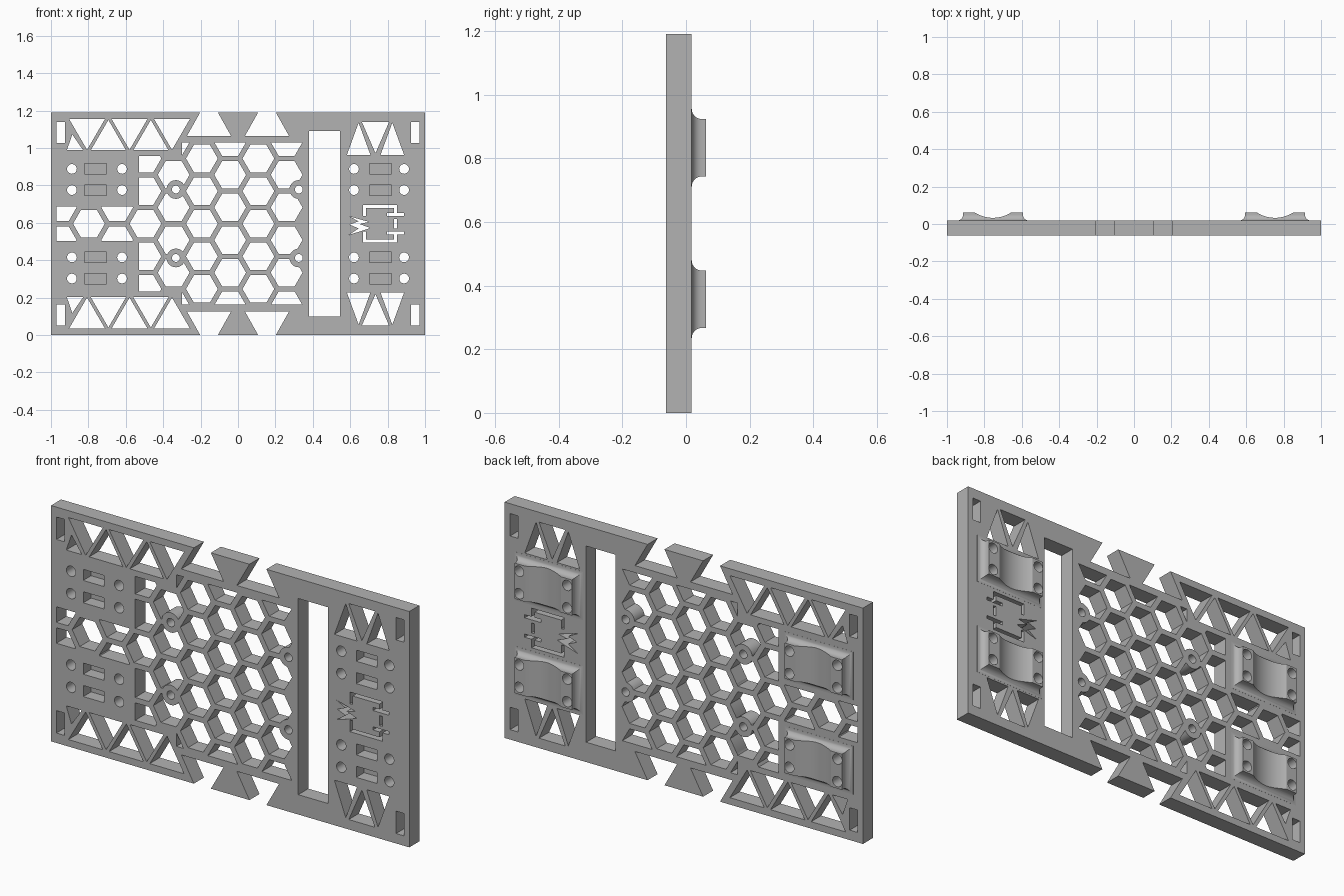
import bpy, bmesh, math

if "Cube" in bpy.data.objects:
    bpy.data.objects.remove(bpy.data.objects["Cube"], do_unlink=True)

H, MID = 1.19, 0.595            # plate height and middle line
FRONT, BACK, PAD = -0.0625, 0.0175, 0.0625

grey = bpy.data.materials.new("plain_grey")
grey.use_nodes = True
grey.diffuse_color = (0.45, 0.45, 0.45, 1)
grey.node_tree.nodes["Principled BSDF"].inputs["Base Color"].default_value = (0.45, 0.45, 0.45, 1)


def to_object(bm, name):
    bmesh.ops.recalc_face_normals(bm, faces=bm.faces)
    mesh = bpy.data.meshes.new(name)
    bm.to_mesh(mesh)
    bm.free()
    mesh.materials.append(grey)
    ob = bpy.data.objects.new(name, mesh)
    bpy.context.collection.objects.link(ob)
    return ob


def loft(bm, rings):
    """Closed solid through rings of equal point count."""
    loops = [[bm.verts.new(p) for p in ring] for ring in rings]
    for a, b in zip(loops, loops[1:]):
        for i in range(len(a)):
            j = (i + 1) % len(a)
            bm.faces.new((a[i], a[j], b[j], b[i]))
    bm.faces.new(loops[0][::-1])
    bm.faces.new(loops[-1])


def prism(bm, poly, y0=-0.2, y1=0.2):
    loft(bm, [[(x, y, z) for x, z in poly] for y in (y0, y1)])


def box(x0, x1, z0, z1):
    return [(x0, z0), (x1, z0), (x1, z1), (x0, z1)]


def ngon(cx, cz, r, n):
    return [(cx + r * math.cos(math.tau * i / n), cz + r * math.sin(math.tau * i / n)) for i in range(n)]


def flip(poly):
    return [(x, H - z) for x, z in poly]


def clip(poly, x0, x1, z0, z1):
    """Trim a convex outline to a rectangle."""
    for axis, limit, sign in ((0, x0, 1), (0, x1, -1), (1, z0, 1), (1, z1, -1)):
        out = []
        for p, q in zip(poly, poly[1:] + poly[:1]):
            dp, dq = sign * (p[axis] - limit), sign * (q[axis] - limit)
            if dp >= 0:
                out.append(p)
            if dp * dq < 0:
                t = dp / (dp - dq)
                out.append((p[0] + t * (q[0] - p[0]), p[1] + t * (q[1] - p[1])))
        poly = out
        if len(poly) < 3:
            return []
    return poly


def area(poly):
    return abs(sum(p[0] * q[1] - q[0] * p[1] for p, q in zip(poly, poly[1:] + poly[:1]))) / 2


def combine(target, tool, operation):
    mod = target.modifiers.new(operation, "BOOLEAN")
    mod.operation, mod.object, mod.solver, mod.use_self = operation, tool, "EXACT", True
    bpy.context.view_layer.objects.active = target
    bpy.ops.object.modifier_apply(modifier=mod.name)
    bpy.data.objects.remove(tool, do_unlink=True)


# Base plate
bm = bmesh.new()
prism(bm, box(-1, 1, 0, H), FRONT, BACK)
plate = to_object(bm, "base_plate")

# Openings repeated along the top and bottom edges
edge = []
for cx in (-0.155, 0.155):                                   # dovetail notches
    edge.append([(cx - 0.118, 1.064), (cx + 0.118, 1.064), (cx + 0.036, 1.21), (cx - 0.036, 1.21)])
for cx in (-0.807, -0.58, -0.353):                           # left truss
    edge.append([(cx - 0.096, 1.155), (cx, 0.99), (cx + 0.096, 1.155)])
for cx in (-0.693, -0.466):
    edge.append([(cx - 0.094, 0.988), (cx + 0.094, 0.988), (cx, 1.15)])
edge.append([(-0.915, 0.988), (-0.828, 0.988), (-0.886, 1.072)])
for cx in (0.645, 0.825):                                    # right truss
    edge.append([(cx - 0.063, 0.963), (cx + 0.063, 0.963), (cx, 1.135)])
edge.append([(0.662, 1.14), (0.735, 0.972), (0.808, 1.14)])
for s in (-1, 1):                                            # corner slots
    edge.append(box(s * 0.948 - 0.022, s * 0.948 + 0.022, 1.027, 1.14))

bm = bmesh.new()
for poly in edge:
    prism(bm, poly)
    prism(bm, flip(poly))

# Tall slot
prism(bm, box(0.38, 0.545, 0.1, 1.09))

# Honeycomb field, trimmed to three rectangles
STEP = 0.151
PITCH = STEP * 2 / math.sqrt(3)
regions = [(-0.3, 0.36, 0.162, 1.028), (-0.53, -0.295, 0.232, 0.958), (-0.97, -0.525, 0.503, 0.687)]
for col in range(-1, 8):
    for row in range(-4, 4):
        cell = ngon(-0.797 + STEP * col, MID + PITCH * (row + (col % 2) / 2), 0.085, 6)
        for region in regions:
            piece = clip(cell, *region)
            if piece and area(piece) > 0.0003:
                prism(bm, piece)

# Slotted outline and zigzag between the right pads
prism(bm, box(0.668, 0.85, 0.679, 0.695))
for x0, x1, z0, z1 in ((0.668, 0.684, 0.636, 0.69), (0.834, 0.85, 0.64, 0.69), (0.797, 0.888, 0.636, 0.652)):
    prism(bm, box(x0, x1, z0, z1))
    prism(bm, flip(box(x0, x1, z0, z1)))
prism(bm, box(0.668, 0.85, 0.495, 0.511))
prism(bm, box(0.834, 0.85, 0.57, 0.62))
prism(bm, [(0.593, 0.635), (0.7, 0.605), (0.65, 0.593), (0.708, 0.572),
           (0.593, 0.535), (0.645, 0.57), (0.597, 0.59), (0.645, 0.608)])

# Blind front pockets
rows = (0.888, 0.775, 0.415, 0.302)
for cx in (-0.762, 0.762):
    for cz in rows:
        prism(bm, box(cx - 0.058, cx + 0.058, cz - 0.028, cz + 0.028), -0.2, 0.0)
combine(plate, to_object(bm, "openings"), "DIFFERENCE")

# Round bosses in the honeycomb
bosses = [(x, z) for x in (-0.332, 0.325) for z in (MID - 0.183, MID + 0.183)]
bm = bmesh.new()
for x, z in bosses:
    prism(bm, ngon(x, z, 0.05, 32), FRONT, BACK)
combine(plate, to_object(bm, "bosses"), "UNION")

# Cradle pads with flared feet on the back
FLARE = 0.032
bm = bmesh.new()
for cx in (-0.754, 0.754):
    for cz in (0.357, 0.833):
        levels = [(0.008, FLARE)]
        for i in range(9):
            a = math.pi / 2 * i / 8
            levels.append((BACK + 0.0005 + FLARE * (1 - math.cos(a)), FLARE * (1 - math.sin(a))))
        levels.append((PAD, 0))
        loft(bm, [[(x, y, z) for x, z in box(cx - 0.16 - o, cx + 0.16 + o, cz - 0.09 - o, cz + 0.09 + o)]
                  for y, o in levels])
pads = to_object(bm, "cradle_pads")
bm = bmesh.new()
for cx in (-0.754, 0.754):
    for z0 in (0.2, 0.68):
        loft(bm, [[(x, y, z) for x, y in ngon(cx, 0.213, 0.18, 96)] for z in (z0, z0 + 0.31)])
combine(pads, to_object(bm, "cradle_cutter"), "DIFFERENCE")
combine(plate, pads, "UNION")

# Screw holes through bosses and pads
bm = bmesh.new()
for x, z in bosses:
    prism(bm, ngon(x, z, 0.021, 24))
for x in (-0.888, -0.62, 0.62, 0.888):
    for z in rows:
        prism(bm, ngon(x, z, 0.026, 24))
combine(plate, to_object(bm, "screw_holes"), "DIFFERENCE")

# Smooth round walls, keep edges sharp
bpy.ops.object.select_all(action="DESELECT")
plate.select_set(True)
bpy.context.view_layer.objects.active = plate
bpy.ops.object.shade_smooth_by_angle(angle=math.radians(30))
